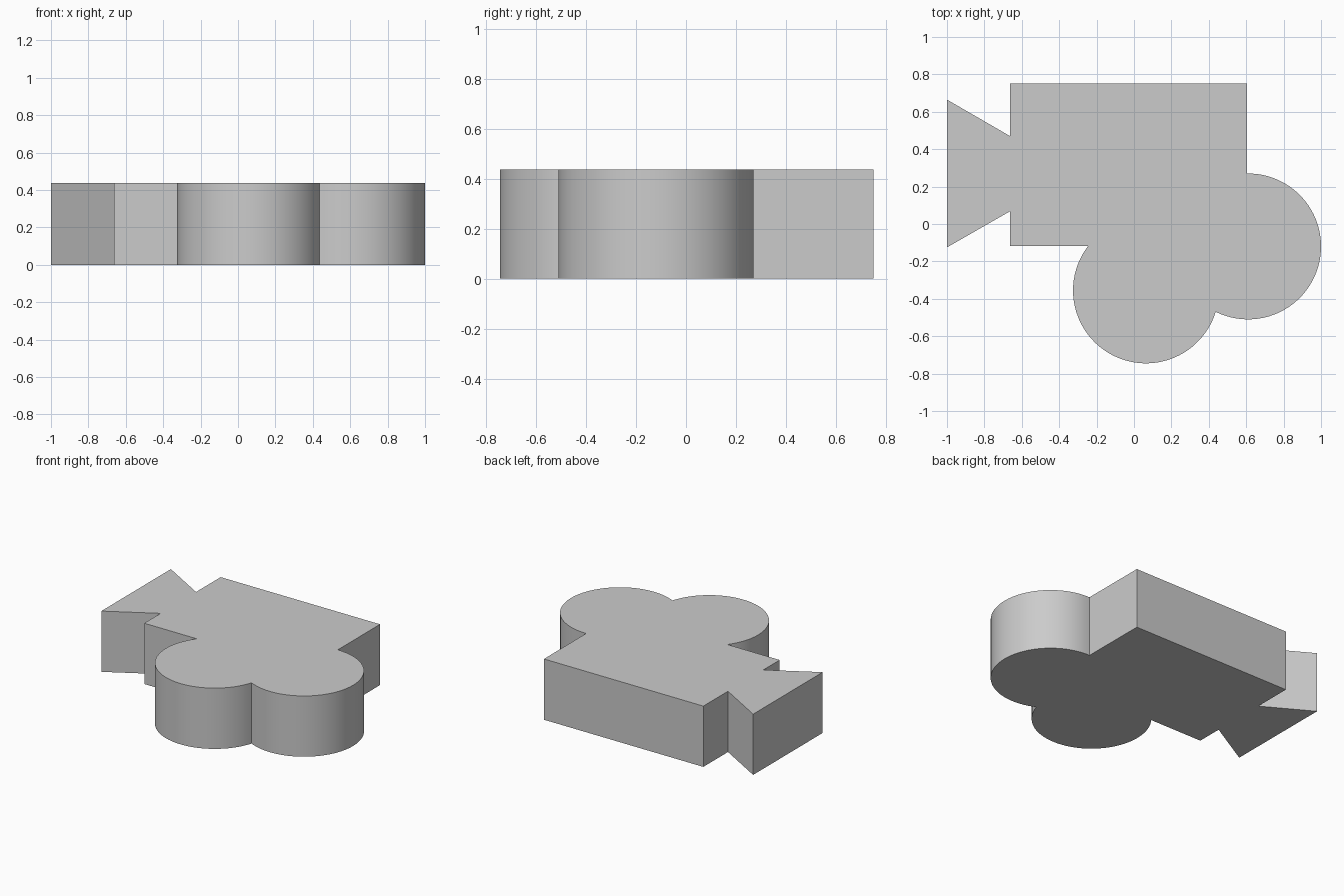
import bpy, bmesh
from math import sin, cos, radians

if "Cube" in bpy.data.objects:
    bpy.data.objects.remove(bpy.data.objects["Cube"])

HEIGHT = 0.437
R = 0.39


def arc(cx, cy, start, end, n):
    """Points along a circular arc, angles in degrees."""
    angles = [radians(start + (end - start) * i / n) for i in range(n + 1)]
    return [(cx + R * cos(a), cy + R * sin(a)) for a in angles]


# Outline, counter-clockwise: flared lens, body box, two round reels
flare = [(-0.663, 0.47), (-1.0, 0.665), (-1.0, -0.125), (-0.663, 0.068)]
left_reel = arc(0.064, -0.355, 142.6, 342.9, 48)
right_reel = arc(0.61, -0.12, 243.7, 450.7, 48)[1:]
outline = flare + [(-0.663, -0.118)] + left_reel + right_reel
outline += [(0.605, 0.75), (-0.663, 0.75)]

# Extrude the outline upward into a solid
bm = bmesh.new()
base = bm.faces.new([bm.verts.new((x, y, 0)) for x, y in outline])
top = bmesh.ops.extrude_face_region(bm, geom=[base], use_keep_orig=True)
bmesh.ops.translate(bm, vec=(0, 0, HEIGHT),
                    verts=[v for v in top["geom"] if isinstance(v, bmesh.types.BMVert)])
bmesh.ops.recalc_face_normals(bm, faces=bm.faces)
mesh = bpy.data.meshes.new("camera_silhouette")
bm.to_mesh(mesh)
bm.free()

obj = bpy.data.objects.new("camera_silhouette", mesh)
bpy.context.collection.objects.link(obj)
bpy.context.view_layer.objects.active = obj
obj.select_set(True)
bpy.ops.object.shade_smooth_by_angle(angle=radians(30))
